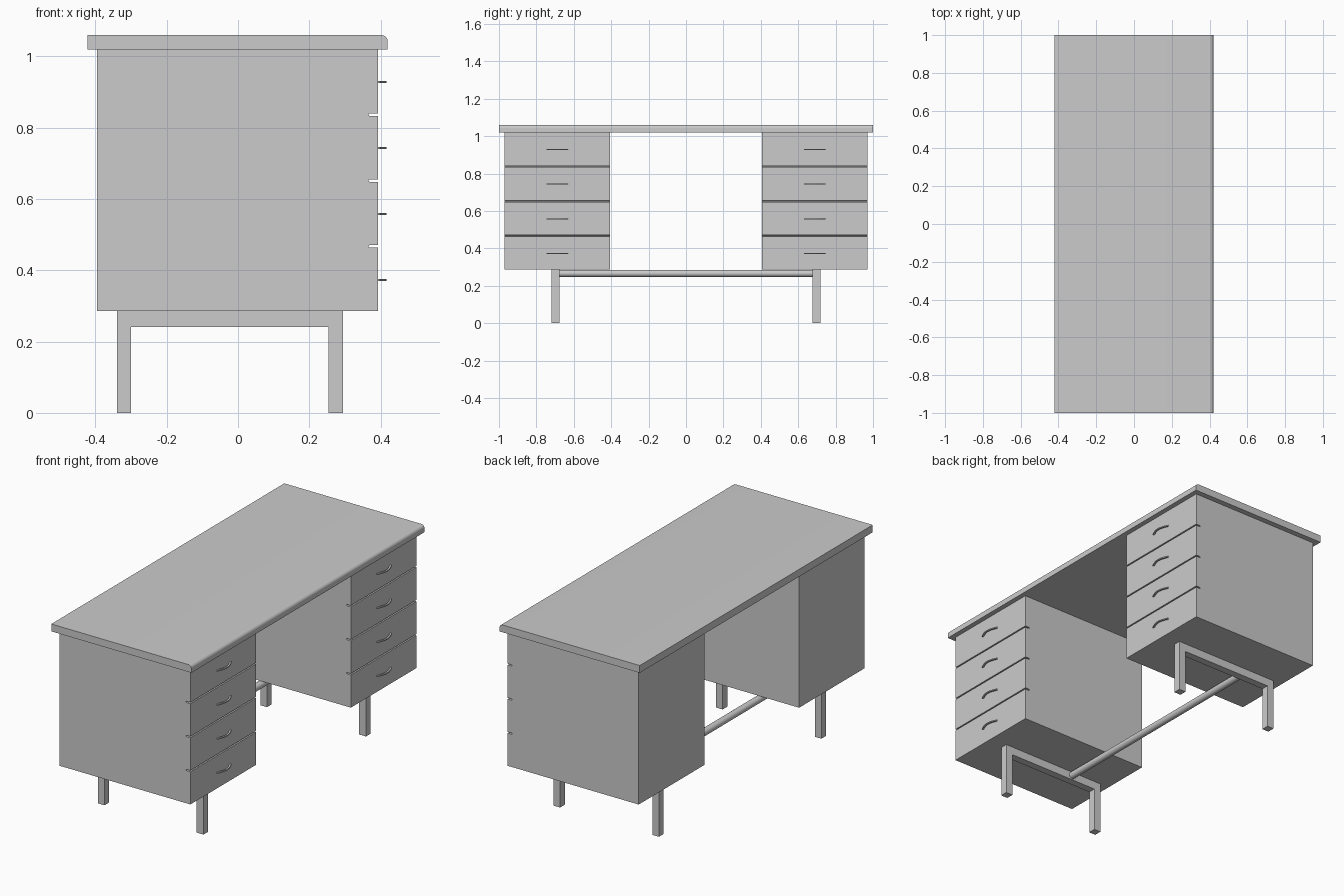
import bpy
import bmesh
from math import sin, cos, pi, radians
from mathutils import Vector

cube = bpy.data.objects.get("Cube")
if cube:
    bpy.data.objects.remove(cube, do_unlink=True)

# Single flat colour
grey = bpy.data.materials.new("plain grey")
grey.use_nodes = True
grey.diffuse_color = (0.6, 0.6, 0.6, 1)
grey.node_tree.nodes["Principled BSDF"].inputs["Base Color"].default_value = (0.6, 0.6, 0.6, 1)


def prism(name, profile, low, high, axis="y"):
    """Extrude a closed outline along y (outline in x, z) or z (outline in x, y)."""
    bm = bmesh.new()
    if axis == "y":
        verts = [bm.verts.new((a, low, b)) for a, b in profile]
        move = Vector((0, high - low, 0))
    else:
        verts = [bm.verts.new((a, b, low)) for a, b in profile]
        move = Vector((0, 0, high - low))
    face = bm.faces.new(verts)
    result = bmesh.ops.extrude_face_region(bm, geom=[face])
    moved = [g for g in result["geom"] if isinstance(g, bmesh.types.BMVert)]
    bmesh.ops.translate(bm, verts=moved, vec=move)
    bmesh.ops.recalc_face_normals(bm, faces=bm.faces)
    mesh = bpy.data.meshes.new(name)
    bm.to_mesh(mesh)
    bm.free()
    mesh.materials.append(grey)
    obj = bpy.data.objects.new(name, mesh)
    bpy.context.collection.objects.link(obj)
    return obj


def smooth(obj):
    bpy.ops.object.select_all(action="DESELECT")
    obj.select_set(True)
    bpy.context.view_layer.objects.active = obj
    bpy.ops.object.shade_smooth_by_angle(angle=radians(35))


# Desk top with one rounded upper edge on the drawer side
radius = 0.018
top = [(-0.422, 1.06), (-0.422, 1.02), (0.42, 1.02)]
for i in range(9):
    a = pi / 2 * i / 8
    top.append((0.42 - radius + radius * cos(a), 1.06 - radius + radius * sin(a)))
smooth(prism("desk_top", top, -1, 1))

# Drawer pedestal outline, with round-ended grooves between the drawers
BACK, FACE, BASE, RIM = -0.395, 0.393, 0.286, 1.02
GROOVE = 0.0035
pedestal = [(BACK, RIM), (BACK, BASE), (FACE, BASE)]
for z in (0.467, 0.652, 0.837):
    pedestal.append((FACE, z - GROOVE))
    for i in range(5):
        a = -pi / 2 + pi * i / 4
        pedestal.append((0.369 - GROOVE * cos(a), z + GROOVE * sin(a)))
    pedestal.append((FACE, z + GROOVE))
pedestal.append((FACE, RIM))

# Bowed handle outline: outer arc out, inner arc back
STEPS = 12
outer, inner = [], []
for i in range(STEPS + 1):
    t = -1 + 2 * i / STEPS
    bow = cos(t * pi / 2)
    outer.append((FACE + 0.005 + 0.019 * bow, t * 0.064))
    inner.append((FACE - 0.002 + 0.017 * bow, t * 0.056))
handle = outer + inner[::-1]

# Leg frame outline: two square legs joined by a rail
frame = [(-0.34, 0), (-0.30, 0), (-0.30, 0.241), (0.254, 0.241),
         (0.254, 0), (0.295, 0), (0.295, BASE), (-0.34, BASE)]

for side, s in (("left", 1), ("right", -1)):
    y0, y1 = sorted((s * 0.407, s * 0.97))
    prism(side + "_pedestal", pedestal, y0, y1)
    y0, y1 = sorted((s * 0.677, s * 0.718))
    prism(side + "_leg_frame", frame, y0, y1)
    for n, z in enumerate((0.373, 0.558, 0.743, 0.928), 1):
        outline = [(x, y + s * 0.688) for x, y in handle]
        smooth(prism(f"{side}_handle_{n}", outline, z - 0.003, z + 0.003, "z"))

# Round stretcher between the leg frames
bpy.ops.mesh.primitive_cylinder_add(vertices=24, radius=0.019, depth=1.36,
                                    location=(-0.15, 0, 0.266), rotation=(pi / 2, 0, 0))
stretcher = bpy.context.object
stretcher.name = "stretcher"
stretcher.data.materials.append(grey)
smooth(stretcher)
